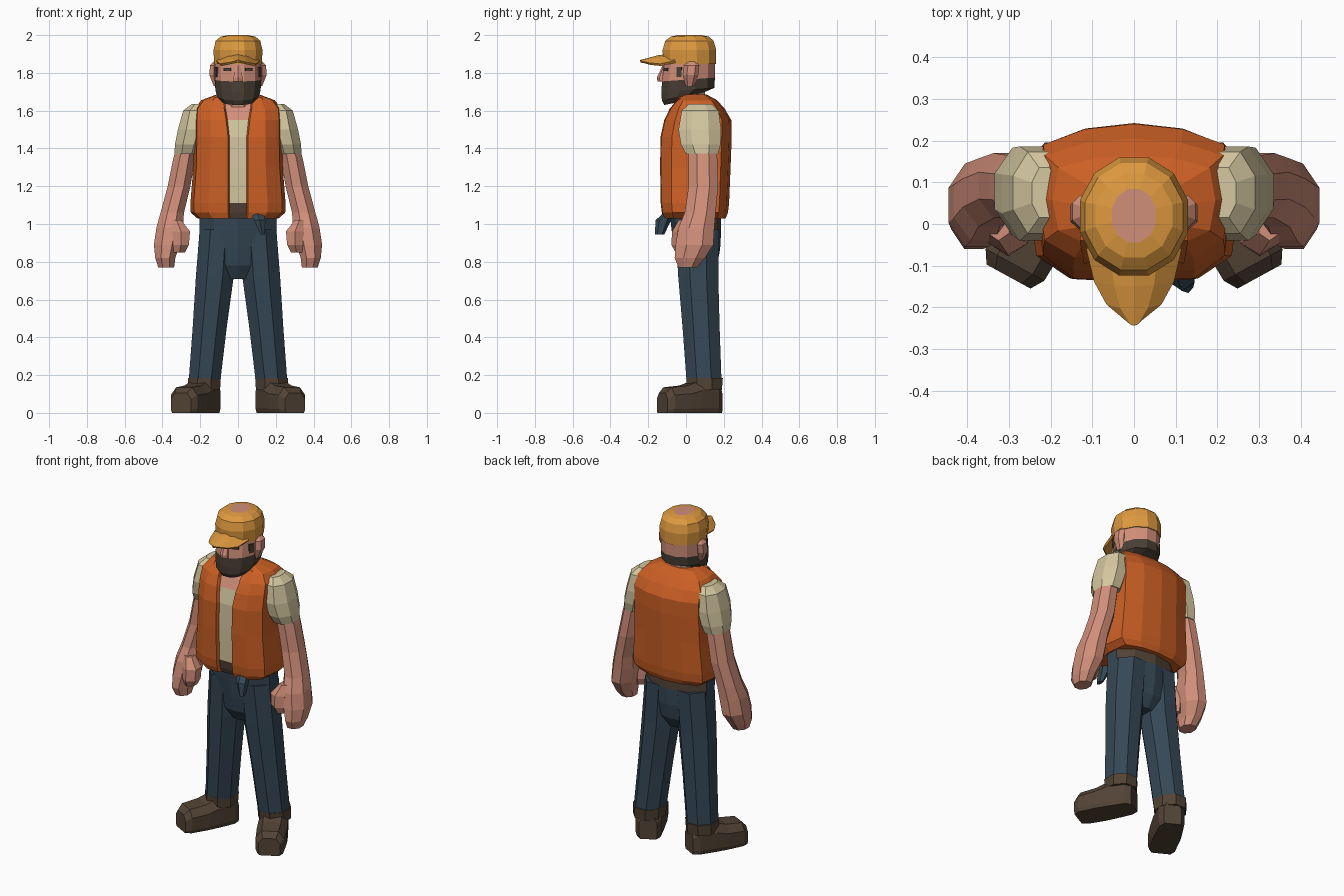
import bpy, bmesh, math
from mathutils import Matrix, Vector


def mat(name, r, g, b):
    m = bpy.data.materials.new(name)
    m.diffuse_color = (r, g, b, 1)
    return m


ORANGE = mat("vest_orange", .60, .115, .018)
YELLOW = mat("cap_yellow", .73, .32, .05)
SKIN = mat("skin", .64, .275, .195)
CREAM = mat("shirt_cream", .66, .57, .35)
DENIM = mat("denim_blue", .036, .064, .092)
BROWN = mat("boot_brown", .085, .056, .036)
DARK = mat("beard_dark", .066, .049, .035)


def finish(name, bm, mats, rule=None, mirror=False):
    bmesh.ops.recalc_face_normals(bm, faces=bm.faces)
    if rule:
        for f in bm.faces:
            f.material_index = rule(f.calc_center_median(), f)
    me = bpy.data.meshes.new(name)
    bm.to_mesh(me)
    bm.free()
    for m in mats:
        me.materials.append(m)
    ob = bpy.data.objects.new(name, me)
    bpy.context.collection.objects.link(ob)
    if mirror:
        md = ob.modifiers.new("mirror", 'MIRROR')
        md.use_mirror_merge = False
    return ob


def loft(name, rings, mats, rule=None, mirror=False):
    """Skin closed rings of points and cap both ends."""
    bm = bmesh.new()
    vs = [[bm.verts.new(p) for p in r] for r in rings]
    n = len(vs[0])
    for a, b in zip(vs, vs[1:]):
        for i in range(n):
            j = (i + 1) % n
            bm.faces.new((a[i], a[j], b[j], b[i]))
    bm.faces.new(vs[0])
    bm.faces.new(vs[-1])
    return finish(name, bm, mats, rule, mirror)


def oval(z, cx, cy, rx, ry, n=8, tilt=0):
    """Horizontal oval ring whose flat sides touch the radii."""
    k = 1 / math.cos(math.pi / n)
    pts = []
    for i in range(n):
        a = 2 * math.pi * (i + .5) / n
        s = math.sin(a) * k
        pts.append((cx + rx * k * math.cos(a), cy + ry * s, z + tilt * s))
    return pts


def plate(name, loc, size, turn, m):
    bm = bmesh.new()
    bmesh.ops.create_cube(bm, size=1)
    bm.transform(Matrix.Translation(loc) @ Matrix.Rotation(turn, 4, 'Z')
                 @ Matrix.Diagonal((*size, 1)))
    return finish(name, bm, [m], None, True)


# Boots: box-like sections along a direction turned outward
fwd, side = Vector((.48, -.877, 0)), Vector((.877, .48, 0))
sections = []
for v, w, h in [(-.085, .05, .14), (-.05, .073, .165), (.05, .082, .17),
                (.12, .085, .145), (.22, .08, .135), (.252, .06, .105)]:
    base = Vector((.18, .095, 0)) + fwd * v
    prof = [(-.9, .0), (.9, .0), (1, .15), (1, .7), (.6, 1), (-.6, 1), (-1, .7), (-1, .15)]
    sections.append([base + side * (u * w) + Vector((0, 0, t * h)) for u, t in prof])
loft("boot", sections, [BROWN], mirror=True)
loft("boot_cuff", [oval(.12, .18, .098, .085, .092), oval(.185, .178, .098, .087, .097)],
     [BROWN], mirror=True)

# Trousers
loft("trouser_leg", [oval(.14, .18, .097, .083, .092), oval(.45, .15, .08, .09, .098),
                     oval(.72, .123, .065, .1, .106), oval(.97, .105, .06, .098, .115)],
     [DENIM], mirror=True)
loft("hips", [oval(.71, 0, .06, .09, .06, 10), oval(.78, 0, .06, .19, .1, 10),
              oval(.87, 0, .06, .205, .115, 10), oval(.97, 0, .055, .205, .125, 10),
              oval(1.06, 0, .05, .205, .13, 10)],
     [DENIM, BROWN], lambda c, f: int(c.z > .97 and c.y > .07))
loft("pocket_rag", [oval(1.06, .10, -.09, .035, .025, 6), oval(1.02, .115, -.12, .03, .035, 6),
                    oval(.945, .13, -.14, .012, .022, 6)], [DENIM])


# Vest with a recessed shirt strip down the front
def torso_ring(z, sx, yf, yb, w):
    mid = (yf + yb) / 2
    half = [(w, yf + .018), (w + .008, yf), (sx * .62, yf + .005), (sx * .93, mid - (mid - yf) * .68),
            (sx, mid), (sx * .93, mid + (yb - mid) * .72), (sx * .5, mid + (yb - mid) * .93)]
    right = [(x, y, z) for x, y in half]
    return right + [(0, yb, z)] + [(-x, y, z) for x, y, z in reversed(right)]


def torso_rule(c, f):
    if abs(c.x) < .02 and c.y < 0 and abs(f.normal.z) < .95:
        return 3 if c.z < 1.1 else 1 if c.z < 1.56 else 2
    return 0


loft("vest_and_shirt", [torso_ring(*r) for r in [
    (1.03, .215, -.118, .21, .042), (1.06, .25, -.128, .222, .045), (1.11, .252, -.134, .228, .045),
    (1.3, .237, -.137, .236, .045), (1.46, .234, -.135, .242, .045), (1.55, .234, -.115, .240, .055),
    (1.61, .23, -.085, .205, .065), (1.655, .195, -.05, .165, .07), (1.685, .115, -.025, .11, .07)]],
    [ORANGE, CREAM, SKIN, BROWN], torso_rule)
loft("neck", [oval(1.56, 0, .02, .075, .08), oval(1.72, 0, .02, .085, .08)], [SKIN])

# Collar lapels
loft("collar", [[(.065, -.085, 1.60), (.12, -.095, 1.60), (.10, -.06, 1.61)],
                [(.075, -.04, 1.685), (.13, -.04, 1.665), (.11, .0, 1.67)],
                [(.07, .04, 1.70), (.12, .04, 1.68), (.10, .07, 1.68)]], [ORANGE], mirror=True)

# Arms
loft("sleeve", [oval(*r) for r in [
    (1.635, .215, .075, .03, .06), (1.60, .23, .075, .06, .098), (1.5, .243, .073, .075, .113),
    (1.42, .262, .078, .072, .105), (1.37, .272, .085, .064, .085)]], [CREAM], mirror=True)
loft("arm_and_fist", [oval(*r) for r in [
    (1.42, .27, .088, .055, .075), (1.33, .288, .09, .058, .076), (1.2, .312, .092, .06, .078),
    (1.06, .348, .075, .062, .082), (.98, .362, .055, .07, .095), (.89, .377, .045, .068, .1),
    (.82, .385, .02, .053, .08), (.77, .38, .01, .042, .05)]], [SKIN], mirror=True)
loft("thumb", [oval(*r, 6) for r in [
    (1.02, .325, -.005, .025, .03), (.96, .302, -.018, .048, .048),
    (.89, .302, -.02, .042, .05), (.85, .31, -.015, .03, .035)]], [SKIN], mirror=True)

# Head: beard below, skin above
loft("head", [oval(1.645, 0, -.04, .078, .075, 12, .015), oval(1.675, 0, -.02, .108, .108, 12, .02),
              oval(1.71, 0, .01, .12, .14, 12, .01), oval(1.765, 0, .013, .122, .14, 12, .01),
              oval(1.86, 0, .02, .122, .134, 12)],
     [DARK, SKIN], lambda c, f: int(c.z > 1.78))
loft("nose", [oval(1.755, 0, -.125, .026, .022, 6), oval(1.775, 0, -.127, .024, .024, 6),
              oval(1.84, 0, -.11, .012, .012, 6)], [SKIN])
loft("ear", [oval(*r, 6) for r in [(1.73, .118, .02, .01, .02), (1.79, .128, .025, .024, .035),
                                   (1.84, .128, .03, .02, .035), (1.86, .118, .03, .01, .02)]],
     [SKIN], mirror=True)
plate("eye", (.056, -.107, 1.818), (.04, .009, .018), math.radians(28), DARK)
plate("sideburn", (.114, -.036, 1.805), (.009, .03, .055), math.radians(-22), DARK)

# Cap crown with a round patch on top
loft("cap_crown", [oval(1.848, 0, .02, .126, .14, 12), oval(1.92, 0, .018, .13, .142, 12),
                   oval(1.97, 0, .018, .118, .128, 12), oval(1.992, 0, .02, .092, .1, 12),
                   oval(2.0, 0, .02, .053, .064, 12)],
     [YELLOW, SKIN], lambda c, f: int(c.z > 1.998))

# Cap brim: arched sheet with thickness
bm = bmesh.new()
rows = [[bm.verts.new((f * w, y + .012 * f * f, z - d * f * f)) for f in (-1, -.5, 0, .5, 1)]
        for y, w, z, d in [(-.07, .115, 1.905, .04), (-.15, .096, 1.893, .045),
                           (-.205, .066, 1.878, .025), (-.244, .018, 1.868, .006)]]
for a, b in zip(rows, rows[1:]):
    for i in range(4):
        bm.faces.new((a[i], b[i], b[i + 1], a[i + 1]))
brim = finish("cap_brim", bm, [YELLOW])
sol = brim.modifiers.new("thickness", 'SOLIDIFY')
sol.thickness = .014
